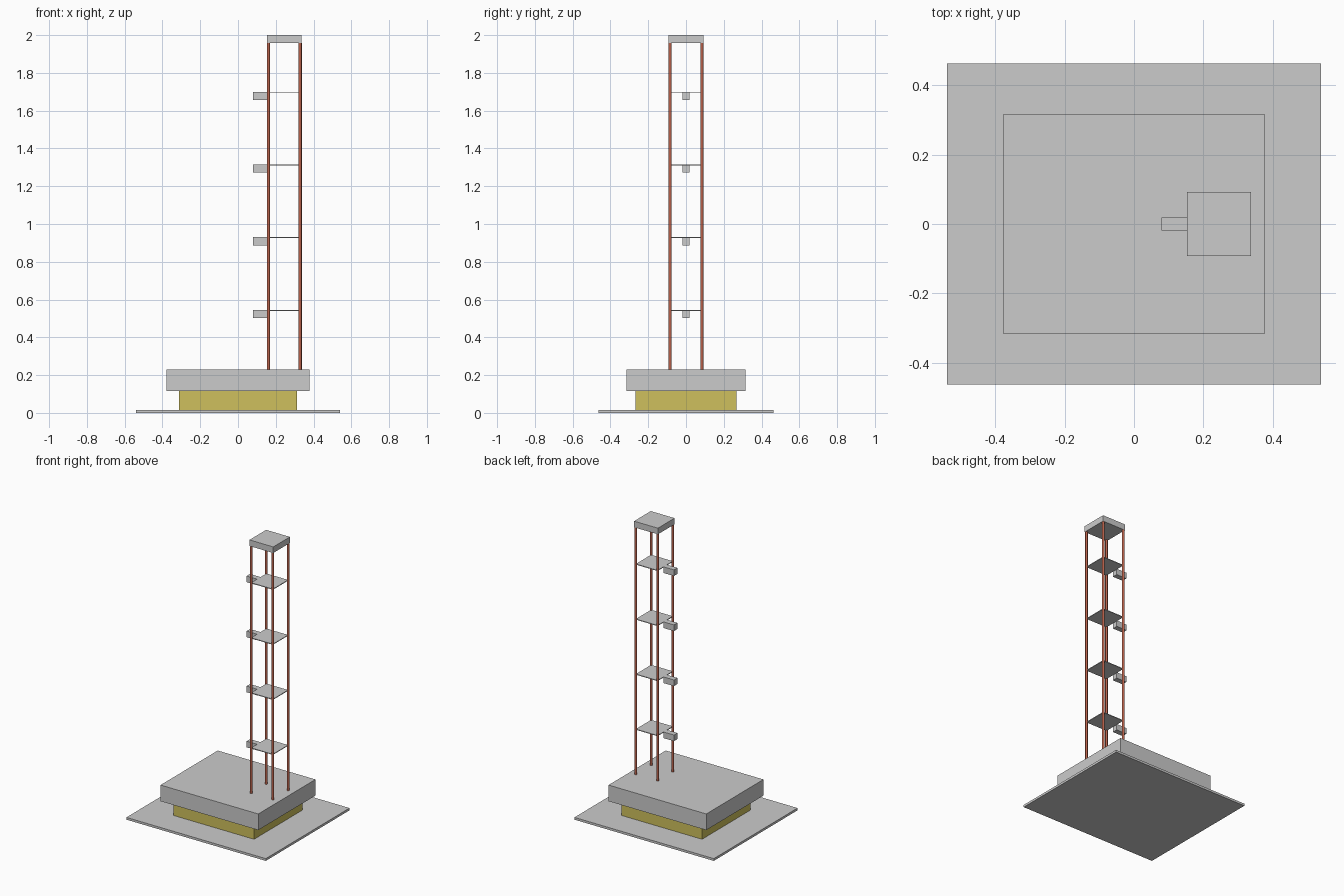
import bpy

if "Cube" in bpy.data.objects:
    bpy.data.objects.remove(bpy.data.objects["Cube"])


def material(name, rgb):
    m = bpy.data.materials.new(name)
    m.diffuse_color = (*rgb, 1)
    m.use_nodes = True
    m.node_tree.nodes["Principled BSDF"].inputs["Base Color"].default_value = m.diffuse_color
    return m


def box(name, x, y, z, mat=None):
    """Box from (min, max) ranges along each axis."""
    bpy.ops.mesh.primitive_cube_add(size=1)
    ob = bpy.context.object
    ob.name = name
    for v in ob.data.vertices:
        v.co = [r[1] if c > 0 else r[0] for c, r in zip(v.co, (x, y, z))]
    if mat:
        ob.data.materials.append(mat)
    return ob


yellow = material("yellow", (0.62, 0.53, 0.11))
red = material("red", (0.48, 0.12, 0.07))

# Stepped base
box("ground_plate", (-0.539, 0.539), (-0.463, 0.463), (0, 0.016))
box("pedestal", (-0.312, 0.312), (-0.268, 0.268), (0.016, 0.116), yellow)
box("base_slab", (-0.378, 0.378), (-0.316, 0.316), (0.116, 0.229))

# Tower: four round posts under a square cap
CX, HALF, R = 0.245, 0.084, 0.0085
Z0, Z1 = 0.229, 1.957
for sx in (-1, 1):
    for sy in (-1, 1):
        bpy.ops.mesh.primitive_cylinder_add(
            vertices=16, radius=R, depth=Z1 - Z0,
            location=(CX + sx * HALF, sy * HALF, (Z0 + Z1) / 2))
        post = bpy.context.object
        post.name = "post"
        post.data.materials.append(red)
        bpy.ops.object.shade_smooth_by_angle()
box("top_cap", (CX - 0.092, CX + 0.092), (-0.092, 0.092), (Z1, 2.0))

# Thin shelves, each with a small block projecting to the left
for i in range(4):
    z = 0.545 + 0.385 * i
    box("shelf", (CX - HALF, CX + HALF), (-HALF, HALF), (z - 0.005, z))
    box("side_block", (0.08, CX - HALF), (-0.019, 0.019), (z - 0.043, z))
